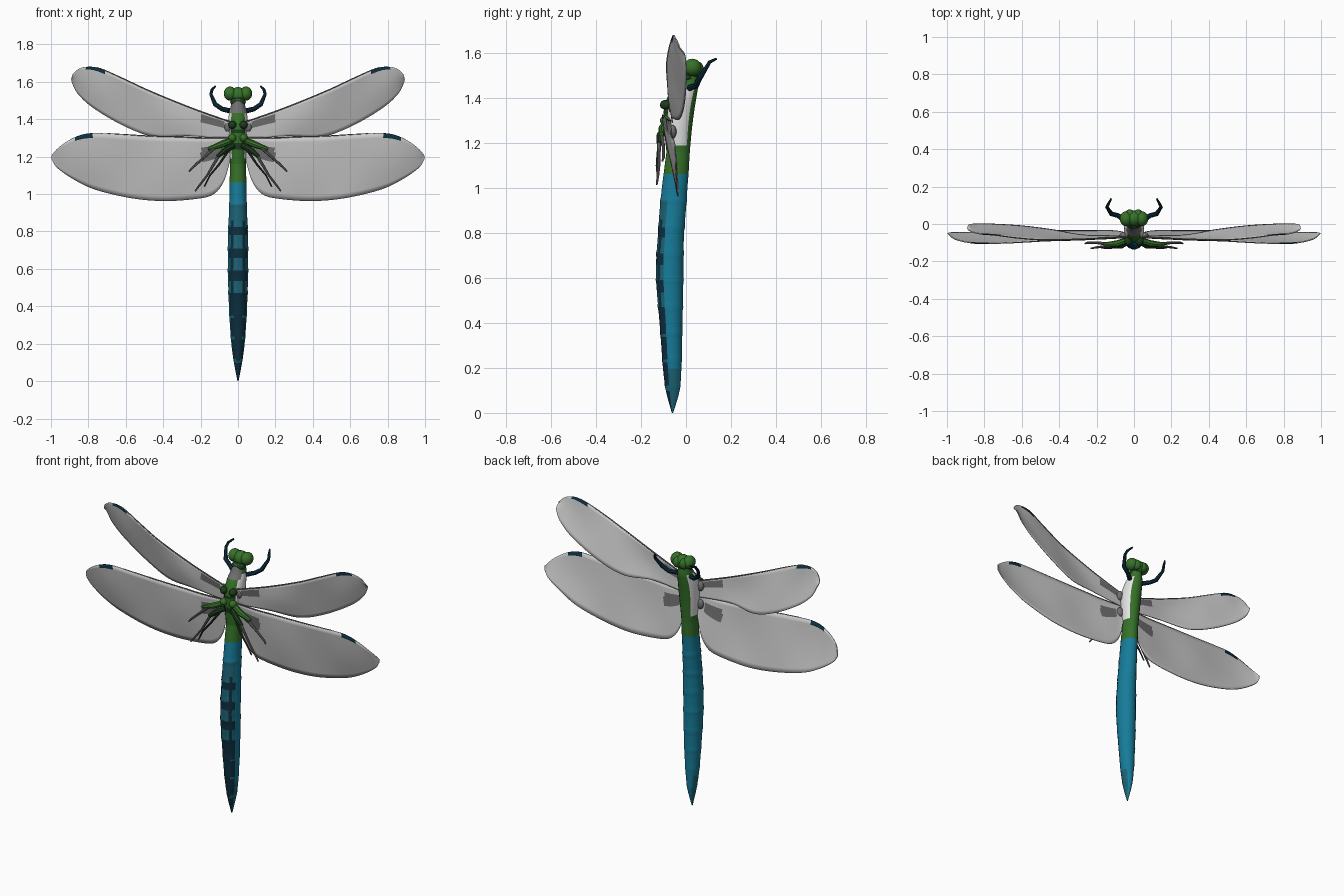
import bpy, bmesh, math
from mathutils import Vector

if "Cube" in bpy.data.objects:
    bpy.data.objects.remove(bpy.data.objects["Cube"])


def mat(name, r, g, b):
    m = bpy.data.materials.new(name)
    m.diffuse_color = (r, g, b, 1)
    m.use_nodes = True
    m.node_tree.nodes["Principled BSDF"].inputs["Base Color"].default_value = m.diffuse_color
    return m


GREEN = mat("leaf_green", .036, .165, .022)
DARKGREEN = mat("dark_green", .012, .045, .012)
BLUE = mat("bright_blue", .008, .20, .32)
TEAL = mat("deep_teal", .012, .125, .18)
NAVY = mat("dark_navy", .004, .028, .05)
WING = mat("pale_wing", .58, .58, .58)
WHITE = mat("white", .78, .78, .78)
GREY = mat("grey", .16, .16, .16)
CHAR = mat("charcoal", .03, .035, .03)


def spline(pts, t):
    """Smooth interpolation through equal-length tuples, t from 0 to 1."""
    f = min(max(t, 0), 1) * (len(pts) - 1)
    i = min(int(f), len(pts) - 2)
    u = f - i
    p0, p1, p2, p3 = (pts[max(0, min(len(pts) - 1, i + k))] for k in (-1, 0, 1, 2))
    return [.5 * (2 * b + (c - a) * u + (2 * a - 5 * b + 4 * c - d) * u * u
                  + (3 * b - a - 3 * c + d) * u ** 3)
            for a, b, c, d in zip(p0, p1, p2, p3)]


def smooth(ob, angle=40):
    bpy.ops.object.select_all(action='DESELECT')
    ob.select_set(True)
    bpy.context.view_layer.objects.active = ob
    bpy.ops.object.shade_smooth_by_angle(angle=math.radians(angle))


def finish(bm, name, mats, rule=None):
    bmesh.ops.recalc_face_normals(bm, faces=bm.faces)
    bm.normal_update()
    if rule:
        for f in bm.faces:
            f.material_index = rule(f.calc_center_median(), f.normal)
    me = bpy.data.meshes.new(name)
    bm.to_mesh(me)
    bm.free()
    for m in mats:
        me.materials.append(m)
    ob = bpy.data.objects.new(name, me)
    bpy.context.collection.objects.link(ob)
    smooth(ob)
    return ob


def loft(name, rings, steps, mats, rule, ridge=None, sides=20):
    """Upright body from (z, half width, front y, back y) rings."""
    bm = bmesh.new()
    loops = []
    for k in range(steps + 1):
        z, w, yf, yb = spline(rings, k / steps)
        s = 1 + (ridge(z) if ridge else 0)
        cy, d = (yf + yb) / 2, (yb - yf) / 2
        loops.append([bm.verts.new((s * w * math.cos(a), cy + s * d * math.sin(a), z))
                      for a in (2 * math.pi * (j + .5) / sides for j in range(sides))])
    for a, b in zip(loops, loops[1:]):
        for j in range(sides):
            bm.faces.new((a[j], a[(j + 1) % sides], b[(j + 1) % sides], b[j]))
    bm.faces.new(loops[0])
    bm.faces.new(loops[-1])
    return finish(bm, name, mats, rule)


def ball(name, loc, size, m):
    bm = bmesh.new()
    bmesh.ops.create_uvsphere(bm, u_segments=20, v_segments=12, radius=1)
    for v in bm.verts:
        v.co = Vector([c * s + l for c, s, l in zip(v.co, size, loc)])
    return finish(bm, name, [m])


def tube(name, pts, radii, m, sx=1):
    cu = bpy.data.curves.new(name, 'CURVE')
    cu.dimensions = '3D'
    cu.bevel_depth = 1
    cu.bevel_resolution = 2
    cu.use_fill_caps = True
    sp = cu.splines.new('POLY')
    sp.points.add(len(pts) - 1)
    for p, c, r in zip(sp.points, pts, radii):
        p.co = (c[0] * sx, c[1], c[2], 1)
        p.radius = r
    cu.materials.append(m)
    ob = bpy.data.objects.new(name, cu)
    bpy.context.collection.objects.link(ob)
    bpy.ops.object.select_all(action='DESELECT')
    ob.select_set(True)
    bpy.context.view_layer.objects.active = ob
    bpy.ops.object.convert(target='MESH')
    smooth(bpy.context.object)


# Abdomen: tapering, faintly ringed, patterned on the front
SEG = .118


def abdomen_rule(c, n):
    front, side, t = -n.y, abs(n.x), (c.z / SEG) % 1
    if c.z > 1.06:
        return 1
    if c.z < .42:
        if front > .35:
            return 3 if t < .85 or side < .4 else 2
        return 2 if c.z < .2 and side > .75 else 0
    if c.z < .86 and front > .3:
        if t > .6 or .4 < side < .75:
            return 3
        return 2
    return 2 if front > .5 and c.z < .95 else 0


loft("abdomen",
     [(0, .003, -.063, -.057), (.1, .022, -.09, -.028), (.2, .036, -.103, -.02),
      (.32, .045, -.112, -.017), (.42, .05, -.12, -.015), (.55, .054, -.131, -.012),
      (.66, .055, -.134, -.011), (.8, .053, -.125, -.008), (.9, .049, -.118, 0),
      (1.0, .046, -.108, .007), (1.08, .045, -.098, .013), (1.18, .042, -.085, .018)],
     90, [BLUE, GREEN, TEAL, NAVY], abdomen_rule,
     lambda z: .05 * max(0, 1 - abs((z / SEG + .5) % 1 - .5) * 8) if .1 < z < 1 else 0)


# Thorax: green front and back, white flanks
def thorax_rule(c, n):
    if abs(n.x) > .8 and 1.19 < c.z < 1.46:
        return 1
    if n.y < -.4 and (1.24 < c.z < 1.27 or 1.32 < c.z < 1.35):
        return 2
    return 3 if n.y < -.3 and c.z > 1.43 else 0


loft("thorax",
     [(1.14, .041, -.085, .016), (1.2, .046, -.092, .021), (1.28, .053, -.1, .029),
      (1.36, .055, -.098, .04), (1.42, .05, -.075, .05), (1.46, .042, -.045, .055),
      (1.51, .03, -.02, .05)],
     28, [GREEN, WHITE, DARKGREEN, GREY], thorax_rule)

# Head
ball("head", (0, .03, 1.53), (.045, .042, .042), GREEN)
ball("face", (0, .005, 1.492), (.042, .032, .025), DARKGREEN)
for sx in (-1, 1):
    ball("eye", (sx * .042, .028, 1.537), (.034, .04, .038), GREEN)
    ball("forehead_lobe", (sx * .022, .052, 1.53), (.026, .026, .032), GREEN)


# Wings: (leading x, y, z, trailing x, y, z) from root to tip
FORE = [(.04, -.07, 1.385, .04, -.06, 1.29), (.25, -.08, 1.46, .26, -.06, 1.31),
        (.47, -.085, 1.55, .44, -.03, 1.305), (.62, -.075, 1.62, .60, -.01, 1.36),
        (.74, -.06, 1.672, .765, 0, 1.455), (.81, -.055, 1.68, .85, 0, 1.53),
        (.86, -.045, 1.664, .884, -.005, 1.59), (.886, -.03, 1.635, .891, -.02, 1.615)]
HIND = [(.04, -.07, 1.30, .04, -.05, 1.19), (.1, -.075, 1.30, .075, -.04, 1.07),
        (.2, -.08, 1.30, .13, -.035, 1.0), (.3, -.085, 1.305, .22, -.035, .975),
        (.47, -.09, 1.31, .40, -.035, .963), (.64, -.1, 1.32, .58, -.04, .98),
        (.79, -.105, 1.325, .765, -.04, 1.025), (.88, -.1, 1.30, .88, -.045, 1.08),
        (.96, -.08, 1.248, .965, -.045, 1.14), (.996, -.05, 1.205, .996, -.05, 1.185)]


def wing(name, sections, sx, spot, root):
    bm = bmesh.new()
    steps, cols = 64, 12
    grid = []
    for i in range(steps + 1):
        s = spline(sections, i / steps)
        a, b = Vector(s[:3]), Vector(s[3:])
        row = []
        for j in range(cols + 1):
            v = j / cols
            p = a.lerp(b, v)
            p.y += math.sin(math.pi * v) * (.004 * math.sin(14 * p.x) - .004)
            row.append(bm.verts.new((sx * p.x, p.y, p.z)))
        grid.append(row)
    for i in range(steps):
        for j in range(cols):
            f = bm.faces.new((grid[i][j], grid[i + 1][j], grid[i + 1][j + 1], grid[i][j + 1]))
            x = abs(f.calc_center_median().x)
            if j == 0 and spot[0] < x < spot[1]:
                f.material_index = 1
            elif root[0] <= j <= root[1] and .08 < x < .2:
                f.material_index = 2
    ob = finish(bm, name, [WING, NAVY, GREY])
    mod = ob.modifiers.new("thickness", 'SOLIDIFY')
    mod.thickness = .005
    mod.offset = 0
    # Stiff vein along the leading edge
    vein = [spline(sections, k / 30)[:3] for k in range(19)]
    tube(name + "_vein", vein, [.0045 - .0001 * k for k in range(19)], GREY, sx)


# Legs: joint positions, radii and colours of each run
FRONT_LEG = [(.045, .015, 1.445), (.085, .045, 1.455), (.122, .055, 1.48),
             (.145, .09, 1.535), (.138, .105, 1.56), (.122, .135, 1.575)]
MID_LEG = [(.03, -.085, 1.29), (.09, -.105, 1.265), (.16, -.11, 1.24)]
MID_SHIN = [(.13, -.108, 1.245), (.2, -.1, 1.18), (.25, -.1, 1.135), (.262, -.105, 1.12)]
HIND_LEG = [(.025, -.09, 1.26), (.07, -.115, 1.235), (.11, -.12, 1.2)]
HIND_SHIN = [(.1, -.12, 1.21), (.165, -.12, 1.1), (.2, -.125, 1.055), (.23, -.13, 1.015)]
INNER_LEG = [(.04, -.1, 1.25), (.1, -.125, 1.16), (.15, -.13, 1.1), (.18, -.125, 1.04)]

for sx, side in ((-1, "left_"), (1, "right_")):
    wing(side + "fore_wing", FORE, sx, (.71, .815), (1, 4))
    wing(side + "hind_wing", HIND, sx, (.775, .87), (2, 4))
    tube(side + "front_leg", FRONT_LEG, [.014, .013, .013, .009, .008, .005], NAVY, sx)
    tube(side + "mid_thigh", MID_LEG, [.016, .018, .011], GREEN, sx)
    tube(side + "mid_shin", MID_SHIN, [.01, .007, .006, .004], GREY, sx)
    tube(side + "hind_thigh", HIND_LEG, [.016, .017, .011], DARKGREEN, sx)
    tube(side + "hind_shin", HIND_SHIN, [.009, .006, .006, .004], GREY, sx)
    tube(side + "inner_shin", INNER_LEG, [.008, .006, .005, .004], CHAR, sx)
    # Hip joints on the chest and wing hinges on the flank
    for z, m in ((1.3, GREEN), (1.37, DARKGREEN)):
        ball(side + "hip", (sx * .03, -.09, z), (.022, .026, .022), m)
    for z in (1.25, 1.36):
        ball(side + "wing_hinge", (sx * .055, -.06, z), (.022, .018, .03), GREY)
